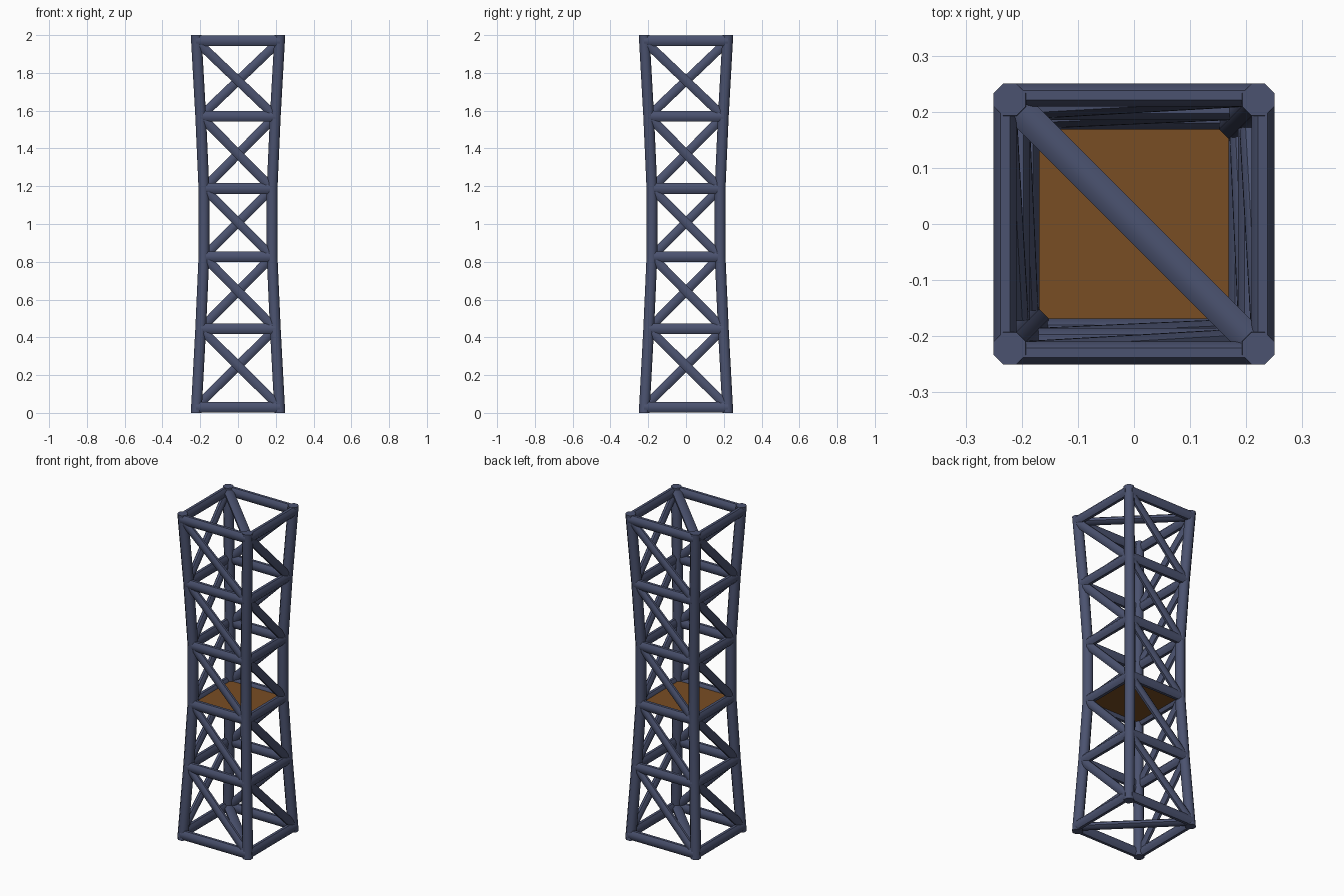
import bpy
import bmesh
import math
from mathutils import Vector

cube = bpy.data.objects.get("Cube")
if cube:
    bpy.data.objects.remove(cube, do_unlink=True)


def make_material(name, rgb):
    mat = bpy.data.materials.new(name)
    mat.use_nodes = True
    color = (*rgb, 1.0)
    mat.diffuse_color = color
    bsdf = next(n for n in mat.node_tree.nodes if n.type == 'BSDF_PRINCIPLED')
    bsdf.inputs["Base Color"].default_value = color
    return mat


STEEL = make_material("slate blue steel", (0.07, 0.085, 0.16))
WOOD = make_material("brown deck", (0.19, 0.075, 0.017))

SIDES = 8
HALF = 0.0285          # half width of legs and rings
THIN = 0.0205          # half thickness of rings across the wall
LEVELS = [0.03, 0.445, 0.827, 1.188, 1.57, 1.97]
OUTER = [0.25, 0.226, 0.209, 0.209, 0.226, 0.25]
CORNERS = [Vector(c) for c in ((-1, -1, 0), (1, -1, 0), (1, 1, 0), (-1, 1, 0))]
UP = Vector((0, 0, 1))


def node(corner, level, z=None):
    """Centre of a leg at one level."""
    p = CORNERS[corner % 4] * (OUTER[level] - HALF)
    p.z = LEVELS[level] if z is None else z
    return p


def add_tube(bm, points, u, v):
    """Sweep an octagon with half axes u and v along the points."""
    k = 1 / math.cos(math.pi / SIDES)
    angles = [(i + 0.5) * math.tau / SIDES for i in range(SIDES)]
    loops = [[bm.verts.new(p + k * (math.cos(a) * u + math.sin(a) * v))
              for a in angles] for p in points]
    for low, high in zip(loops, loops[1:]):
        for i in range(SIDES):
            j = (i + 1) % SIDES
            bm.faces.new((low[i], low[j], high[j], high[i]))
    bm.faces.new(loops[0])
    bm.faces.new(loops[-1])


def add_bar(bm, a, b, normal, wide, thin):
    """Straight flattened bar, thin along the given normal."""
    d = (b - a).normalized()
    n = (normal - d * normal.dot(d)).normalized()
    add_tube(bm, [a, b], d.cross(n) * wide, n * thin)


def finish(bm, name, mat, smooth=True):
    bmesh.ops.recalc_face_normals(bm, faces=bm.faces[:])
    mesh = bpy.data.meshes.new(name)
    bm.to_mesh(mesh)
    bm.free()
    mesh.materials.append(mat)
    obj = bpy.data.objects.new(name, mesh)
    bpy.context.collection.objects.link(obj)
    if smooth:
        bpy.ops.object.select_all(action='DESELECT')
        obj.select_set(True)
        bpy.context.view_layer.objects.active = obj
        bpy.ops.object.shade_smooth_by_angle(angle=math.radians(50))
    return obj


def wall_normal(side):
    return (CORNERS[side] + CORNERS[(side + 1) % 4]) / 2


# Four waisted corner legs
names = ["front_right_leg", "front_left_leg", "back_left_leg", "back_right_leg"]
last = len(LEVELS) - 1
for c, name in enumerate(names):
    bm = bmesh.new()
    path = [node(c, i, {0: 0.0, last: 2.0}.get(i)) for i in range(len(LEVELS))]
    add_tube(bm, path, Vector((HALF, 0, 0)), Vector((0, HALF, 0)))
    finish(bm, name, STEEL)

# Square rings, flush with the outside of the legs
for level in range(len(LEVELS)):
    bm = bmesh.new()
    for side in range(4):
        n = wall_normal(side)
        shift = n * (HALF - THIN)
        add_bar(bm, node(side, level) + shift, node(side + 1, level) + shift,
                n, HALF, THIN)
    finish(bm, f"ring_{level + 1}", STEEL)

# One diagonal brace per wall panel, all winding the same way round
for side, wall in enumerate(["front", "left", "back", "right"]):
    bm = bmesh.new()
    n = wall_normal(side)
    for level in range(last):
        shift = n * 0.006
        add_bar(bm, node(side, level + 1) + shift, node(side + 1, level) + shift,
                n, 0.024, 0.017)
    finish(bm, f"{wall}_braces", STEEL)

# Flat diagonals across the top and bottom rings
for level, name in ((0, "bottom_cross_bar"), (last, "top_cross_bar")):
    bm = bmesh.new()
    add_bar(bm, node(3, level), node(1, level), UP, 0.027, 0.019)
    finish(bm, name, STEEL)

# Deck plate inside the third ring
bm = bmesh.new()
bmesh.ops.create_cube(bm, size=1)
reach = 2 * (OUTER[2] - THIN)
bmesh.ops.scale(bm, vec=(reach, reach, 0.02), verts=bm.verts[:])
bmesh.ops.translate(bm, vec=UP * LEVELS[2], verts=bm.verts[:])
finish(bm, "deck", WOOD, smooth=False)
